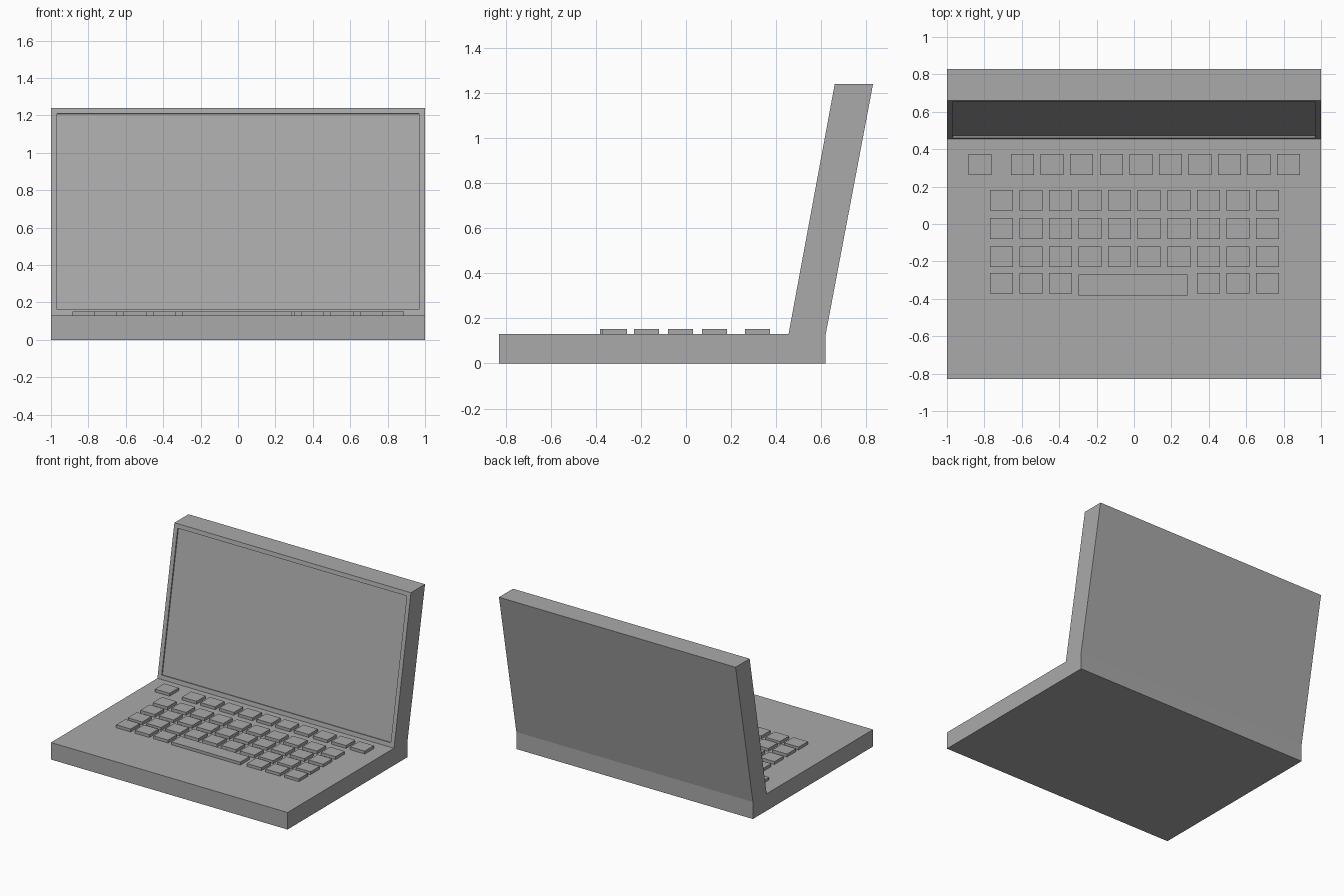
import bpy
import bmesh
from mathutils import Matrix

cube = bpy.data.objects.get("Cube")
if cube:
    bpy.data.objects.remove(cube, do_unlink=True)

# One plain grey for the whole model
grey = bpy.data.materials.new("plain grey")
grey.use_nodes = True
colour = (0.4, 0.4, 0.4, 1)
grey.diffuse_color = colour
grey.node_tree.nodes["Principled BSDF"].inputs["Base Color"].default_value = colour

DECK = 0.13        # height of the keyboard deck
KEY_TOP = 0.152
KEY_W, KEY_D = 0.123, 0.111
STEP = 0.158       # spacing between keys


def finish(name, bm):
    bmesh.ops.recalc_face_normals(bm, faces=bm.faces)
    mesh = bpy.data.meshes.new(name)
    bm.to_mesh(mesh)
    bm.free()
    mesh.materials.append(grey)
    obj = bpy.data.objects.new(name, mesh)
    bpy.context.collection.objects.link(obj)
    return obj


def add_key(bm, left, front, width=KEY_W):
    height = KEY_TOP - DECK + 0.004
    centre = (left + width / 2, front + KEY_D / 2, KEY_TOP - height / 2)
    bmesh.ops.create_cube(bm, size=1, matrix=Matrix.Translation(centre)
                          @ Matrix.Diagonal((width, KEY_D, height, 1)))


# Base and leaning lid: one side profile (y, z) extruded across the width
profile = [(-0.83, 0), (0.62, 0), (0.62, DECK), (0.83, 1.24),
           (0.66, 1.24), (0.455, DECK), (-0.83, DECK)]
bm = bmesh.new()
side = bm.faces.new([bm.verts.new((-1, y, z)) for y, z in profile])
ext = bmesh.ops.extrude_face_region(bm, geom=[side])
bmesh.ops.translate(bm, vec=(2, 0, 0),
                    verts=[g for g in ext["geom"] if isinstance(g, bmesh.types.BMVert)])
bmesh.ops.recalc_face_normals(bm, faces=bm.faces)

# Recessed screen on the front face of the lid
screen = [f for f in bm.faces
          if f.normal.y < -0.5 and f.calc_center_median().z > DECK]
bmesh.ops.inset_individual(bm, faces=screen, thickness=0.045)
bmesh.ops.inset_individual(bm, faces=screen, thickness=0, depth=-0.01)
finish("laptop_body", bm)

# Top row of keys, with a gap after the first
bm = bmesh.new()
add_key(bm, -0.885, 0.262)
for i in range(10):
    add_key(bm, -0.657 + i * STEP, 0.262)
finish("function_keys", bm)

# Three full rows, then a bottom row that leaves room for the space bar
bm = bmesh.new()
for front in (0.071, -0.08, -0.231):
    for i in range(10):
        add_key(bm, -0.77 + i * STEP, front)
for i in (0, 1, 2, 7, 8, 9):
    add_key(bm, -0.77 + i * STEP, -0.372)
finish("letter_keys", bm)

bm = bmesh.new()
add_key(bm, -0.296, -0.381, 0.582)
finish("space_bar", bm)
